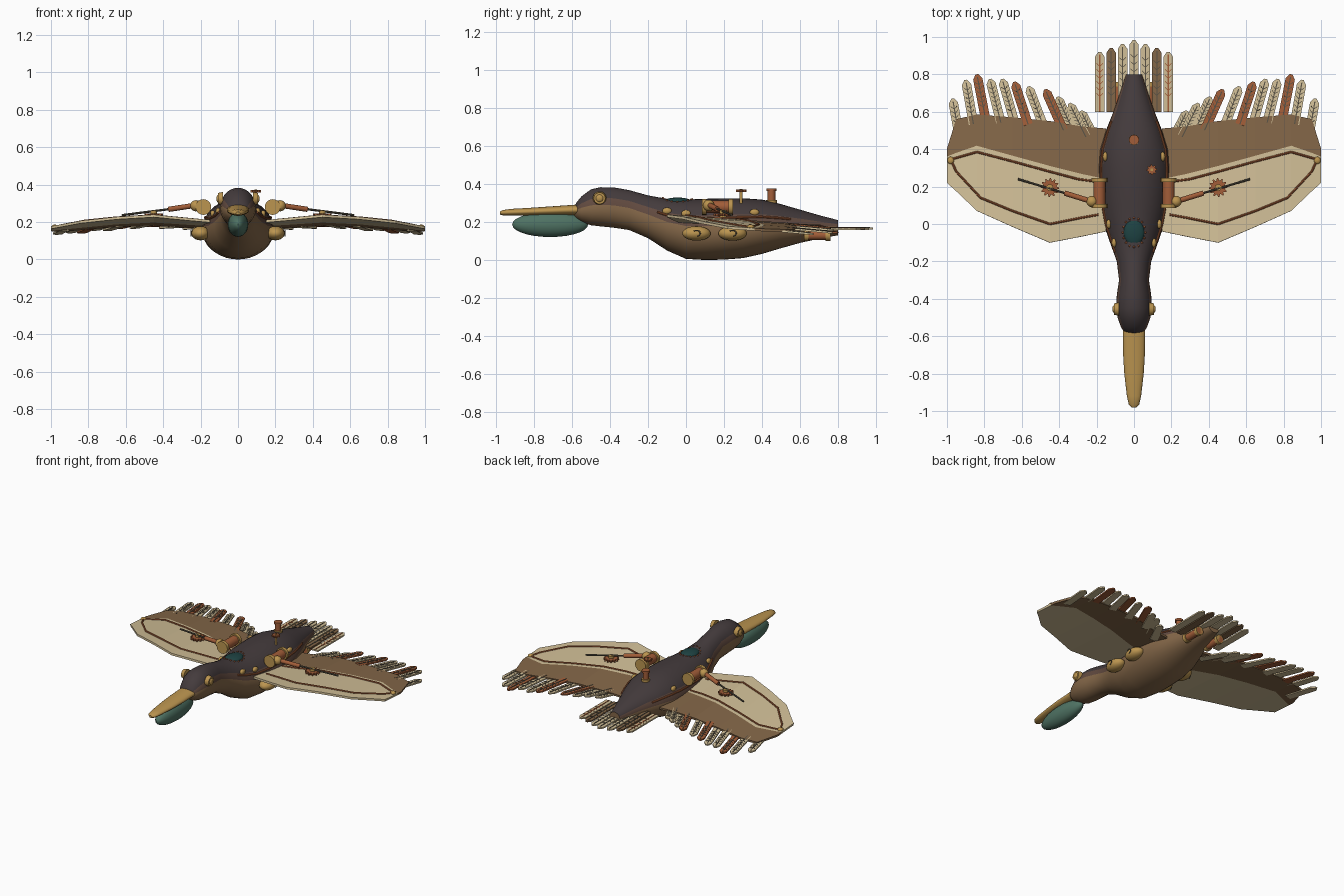
import bpy, bmesh, math
from mathutils import Vector, Matrix

if "Cube" in bpy.data.objects:
    bpy.data.objects.remove(bpy.data.objects["Cube"])

def mat(name, r, g, b):
    m = bpy.data.materials.new(name)
    m.diffuse_color = (r, g, b, 1)
    m.use_nodes = True
    m.node_tree.nodes["Principled BSDF"].inputs["Base Color"].default_value = m.diffuse_color
    return m

CREAM = mat("cream_canvas", .64, .52, .31)
BROWN = mat("brown_leather", .23, .135, .065)
CHAR = mat("charcoal", .058, .044, .046)
UMBER = mat("umber", .12, .068, .05)
BRASS = mat("brass", .50, .30, .08)
COPPER = mat("copper", .36, .11, .04)
TEAL = mat("teal_pouch", .078, .17, .126)
GLASS = mat("dark_teal_glass", .013, .055, .055)
IRON = mat("dark_iron", .10, .085, .06)

def finish(name, bm, mats, mirror=False, smooth=True):
    bmesh.ops.recalc_face_normals(bm, faces=bm.faces)
    me = bpy.data.meshes.new(name)
    bm.to_mesh(me)
    bm.free()
    for m in mats:
        me.materials.append(m)
    ob = bpy.data.objects.new(name, me)
    bpy.context.collection.objects.link(ob)
    if mirror:
        ob.modifiers.new("mirror", 'MIRROR').use_mirror_merge = False
    if smooth:
        bpy.ops.object.select_all(action='DESELECT')
        ob.select_set(True)
        bpy.context.view_layer.objects.active = ob
        bpy.ops.object.shade_smooth_by_angle(angle=math.radians(40))
    return ob

def add_cyl(bm, a, b, r1, r2=None, seg=16):
    a, b = Vector(a), Vector(b)
    rot = (b - a).to_track_quat('Z', 'Y').to_matrix().to_4x4()
    bmesh.ops.create_cone(bm, cap_ends=True, segments=seg, radius1=r1, radius2=r1 if r2 is None else r2,
                          depth=(b - a).length, matrix=Matrix.Translation((a + b) / 2) @ rot)

def cyl(name, a, b, r, m, mirror=False, r2=None, seg=16):
    bm = bmesh.new()
    add_cyl(bm, a, b, r, r2, seg)
    return finish(name, bm, [m], mirror)

def ball(name, c, rad, m, mirror=False, seg=20):
    bm = bmesh.new()
    bmesh.ops.create_uvsphere(bm, u_segments=seg, v_segments=seg // 2, radius=1,
                              matrix=Matrix.Translation(c) @ Matrix.Diagonal((*rad, 1)))
    return finish(name, bm, [m], mirror)

def tube(name, pts, r, m, mirror=False):
    bm = bmesh.new()
    for a, b in zip(pts, pts[1:]):
        add_cyl(bm, a, b, r, seg=8)
    return finish(name, bm, [m], mirror)

def gear(name, c, r, h, m, mirror=False, teeth=10):
    bm = bmesh.new()
    n = teeth * 4
    vs = []
    for i in range(n):
        rr = r if i % 4 < 2 else r * .75
        t = math.tau * i / n
        vs.append(bm.verts.new((c[0] + rr * math.cos(t), c[1] + rr * math.sin(t), c[2])))
    f = bm.faces.new(vs)
    ex = bmesh.ops.extrude_face_region(bm, geom=[f])
    bmesh.ops.translate(bm, vec=(0, 0, h), verts=[v for v in ex['geom'] if isinstance(v, bmesh.types.BMVert)])
    return finish(name, bm, [m], mirror, False)

def interp(xs, ys, x):
    for i in range(len(xs) - 1):
        if x <= xs[i + 1]:
            return ys[i] + (ys[i + 1] - ys[i]) * (x - xs[i]) / (xs[i + 1] - xs[i])
    return ys[-1]

# Body: lofted ellipses, coloured by angle around the section
Y = [-.59, -.575, -.55, -.5, -.45, -.38, -.3, -.2, -.1, 0, .1, .2, .3, .4, .5, .6, .7, .8]
TOP = [.275, .305, .335, .372, .383, .382, .368, .34, .322, .318, .322, .325, .325, .318, .294, .265, .236, .21]
BOT = [.235, .215, .2, .183, .177, .17, .158, .115, .05, .006, 0, .002, .01, .032, .062, .09, .112, .13]
WID = [.03, .055, .07, .088, .096, .092, .08, .092, .128, .163, .183, .19, .192, .182, .15, .11, .075, .042]

def body_pt(y, ang, off=0.0):
    t, b, w = interp(Y, TOP, y), interp(Y, BOT, y), interp(Y, WID, y)
    mid = b + (t - b) * .46
    s = math.sin(ang)
    return Vector(((w + off) * math.cos(ang), y, mid + ((t - mid if s > 0 else mid - b) + off) * s))

bm = bmesh.new()
N = 36
rings = [[bm.verts.new(body_pt(y, math.tau * i / N)) for i in range(N)] for y in Y]
for a, b in zip(rings, rings[1:]):
    for i in range(N):
        f = bm.faces.new((a[i], a[(i + 1) % N], b[(i + 1) % N], b[i]))
        s = math.sin(math.tau * (i + .5) / N)
        f.material_index = 2 if s > .55 else 1 if s > .22 else 0
bm.faces.new(rings[0])
bm.faces.new(rings[-1])
finish("body", bm, [BROWN, UMBER, CHAR])
tube("body_seam", [body_pt(y / 20, .42, .002) for y in range(-3, 12)], .006, COPPER, True)
for i, y in enumerate((-.1, .0, .36)):
    ball("body_stud_%d" % i, body_pt(y, .6), (.014, .025, .018), BRASS, True)

# Head: beak, pouch and goggle eyes
bm = bmesh.new()
prev = None
for y, w, z, h in ((-.98, .012, .247, .008), (-.965, .028, .249, .014), (-.92, .038, .251, .018),
                   (-.8, .052, .255, .021), (-.7, .058, .259, .024), (-.57, .06, .264, .028)):
    ring = [bm.verts.new((w * math.cos(math.tau * i / 20), y, z + h * math.sin(math.tau * i / 20))) for i in range(20)]
    if prev:
        for i in range(20):
            bm.faces.new((prev[i], prev[(i + 1) % 20], ring[(i + 1) % 20], ring[i]))
    else:
        bm.faces.new(ring)
    prev = ring
bm.faces.new(prev)
finish("upper_beak", bm, [BRASS])
ball("beak_pouch", (0, -.715, .187), (.055, .2, .066), TEAL, seg=28)
cyl("eye_rim", (.08, -.455, .325), (.108, -.455, .325), .036, BRASS, True, .03, 24)
ball("eye_lens", (.106, -.455, .325), (.01, .02, .02), BRASS, True)

# Wings: one bent sheet split into canvas front and leather rear
def wing_z(x, y):
    return interp([0, .19, .5, .8, 1], [.18, .19, .216, .196, .172], x) - .07 * (y - .2)

XS = [.15, .27, .45, .65, .84, .95, 1]
FRONT = [-.04, -.065, -.1, -.015, .07, .175, .22]
SEAM = [.24, .265, .31, .365, .418, .38, .36]
BACK = [.51, .52, .55, .57, .585, .56, .4]
bm = bmesh.new()
rows = [[bm.verts.new((x, y, wing_z(x, y))) for y in (f, (f + s) / 2, s, (s + b) / 2, b)]
        for x, f, s, b in zip(XS, FRONT, SEAM, BACK)]
for a, b in zip(rows, rows[1:]):
    for j in range(4):
        bm.faces.new((a[j], b[j], b[j + 1], a[j + 1])).material_index = int(j > 1)
wing = finish("wing", bm, [CREAM, BROWN], True, False)
sol = wing.modifiers.new("thickness", 'SOLIDIFY')
sol.thickness, sol.offset = .014, 0

def on_wing(pts, dz=.009):
    return [(x, y, wing_z(x, y) + dz) for x, y in pts]

tube("wing_rear_seam", on_wing([(.19, .225), (.3, .24), (.45, .28), (.65, .335), (.84, .385), (.98, .345)]), .006, COPPER, True)
tube("wing_front_seam", on_wing([(.19, .05), (.3, .03), (.45, .0), (.65, .07), (.82, .14), (.95, .28), (.98, .345)]), .006, COPPER, True)
ball("wing_tip_rivet", (.98, .34, wing_z(.98, .34) + .01), (.018, .02, .012), BRASS, True)

# Feathers: pointed blade with quill and barbs on top
def feather(name, base, tip, w, m, mirror, qm=IRON):
    base, tip = Vector(base), Vector(tip)
    d = (tip - base).normalized()
    L = (tip - base).length
    side = Vector((d.y, -d.x, 0)).normalized()
    up = side.cross(d)
    bm = bmesh.new()

    def plate(pts, lo, hi, mi):
        p = [base + side * a + d * b for a, b in pts]
        lower = [bm.verts.new(v + up * lo) for v in p]
        upper = [bm.verts.new(v + up * hi) for v in p]
        n = len(p)
        fs = [bm.faces.new(lower[::-1]), bm.faces.new(upper)]
        fs += [bm.faces.new((lower[i], lower[(i + 1) % n], upper[(i + 1) % n], upper[i])) for i in range(n)]
        for f in fs:
            f.material_index = mi
    plate([(-w, 0), (w, 0), (w, L - w), (w * .3, L), (-w * .3, L), (-w, L - w)], -.005, .005, 0)
    plate([(-.003, 0), (.003, 0), (.003, L - .015), (-.003, L - .015)], .005, .008, 1)
    for k in range(6):
        y = L * (.25 + .1 * k)
        for s in (-1, 1):
            plate([(0, y), (s * w * .7, y + .016), (s * w * .7, y + .021), (0, y + .005)], .005, .007, 1)
    finish(name, bm, [m, qm], mirror, False)

TIPS = [(.97, .67, 10), (.9, .77, 10), (.84, .80, 11), (.77, .775, 14), (.705, .775, 16), (.64, .76, 18),
        (.565, .735, 21), (.475, .72, 24), (.41, .68, 25), (.345, .645, 26), (.285, .605, 27)]
for i, (x, y, a) in enumerate(TIPS):
    t = math.radians(a)
    L = .24 if i < 8 else .2
    bx, by = x - L * math.sin(t), y - L * math.cos(t)
    dz = -.006 + .006 * (i % 2)
    feather("wing_feather_%d" % i, (bx, by, wing_z(bx, by) + dz), (x, y, wing_z(x, y) + dz), .025,
            COPPER if i in (2, 5, 7) else CREAM, True)
for i in range(4):
    mid = i == 0
    feather("tail_feather_%d" % i, (.061 * i, .6, .166 - .003 * (i % 2)),
            (.061 * i, .983 - .021 * i, .166 - .003 * (i % 2)), .025, BROWN if i == 2 else CREAM, not mid,
            COPPER if i == 3 else IRON)

# Wing drive: copper cylinder, brass caps, ball joint, rod and gear
cyl("drive_cylinder", (.185, .09, .28), (.185, .24, .28), .032, COPPER, True, seg=20)
for i, y in enumerate((.085, .225)):
    cyl("drive_cap_%d" % i, (.185, y, .28), (.185, y + .022, .28), .042, BRASS, True, seg=20)
ball("drive_joint", (.225, .12, .287), (.03, .03, .03), BRASS, True)
cyl("drive_arm", (.225, .12, .29), (.37, .165, .268), .014, COPPER, True)
cyl("drive_rod", (.36, .162, .27), (.62, .24, .237), .006, IRON, True, seg=8)
gear("wing_gear", (.45, .195, .232), .05, .014, COPPER, True, 12)
cyl("wing_gear_hub", (.45, .195, .225), (.45, .195, .262), .018, BRASS, True)

# Back fittings: glass port, chimney and valve
ball("back_port", (0, -.045, .309), (.055, .072, .02), GLASS)
for i in range(16):
    t = math.tau * i / 16
    x, y = .06 * math.cos(t), -.045 + .078 * math.sin(t)
    ball("port_rivet_%d" % i, (x, y, body_pt(y, math.acos(x / interp(Y, WID, y))).z), (.006, .006, .006), COPPER, seg=8)
cyl("chimney", (0, .45, .29), (0, .45, .37), .02, COPPER)
cyl("chimney_rim", (0, .45, .362), (0, .45, .376), .027, COPPER)
cyl("chimney_base", (0, .45, .295), (0, .45, .316), .028, BRASS)
cyl("valve_stem", (.095, .29, .27), (.095, .29, .375), .008, BRASS, seg=10)
gear("valve_wheel", (.095, .29, .358), .028, .012, COPPER, teeth=8)

# Belly side domes with curved trim, and rear exhausts
for i, y in enumerate((.055, .245)):
    ball("side_dome_%d" % i, (.2, y, .14), (.05, .075, .038), BRASS, True)
    arc = [(.252, y + .02 * math.cos(t / 3), .14 + .016 * math.sin(t / 3)) for t in range(-4, 8)]
    tube("dome_trim_%d" % i, arc, .003, IRON, True)
cyl("exhaust", (.085, .62, .13), (.085, .76, .13), .024, COPPER, True)
for i, y in enumerate((.62, .735)):
    cyl("exhaust_ring_%d" % i, (.085, y, .13), (.085, y + .025, .13), .03, BRASS, True)
